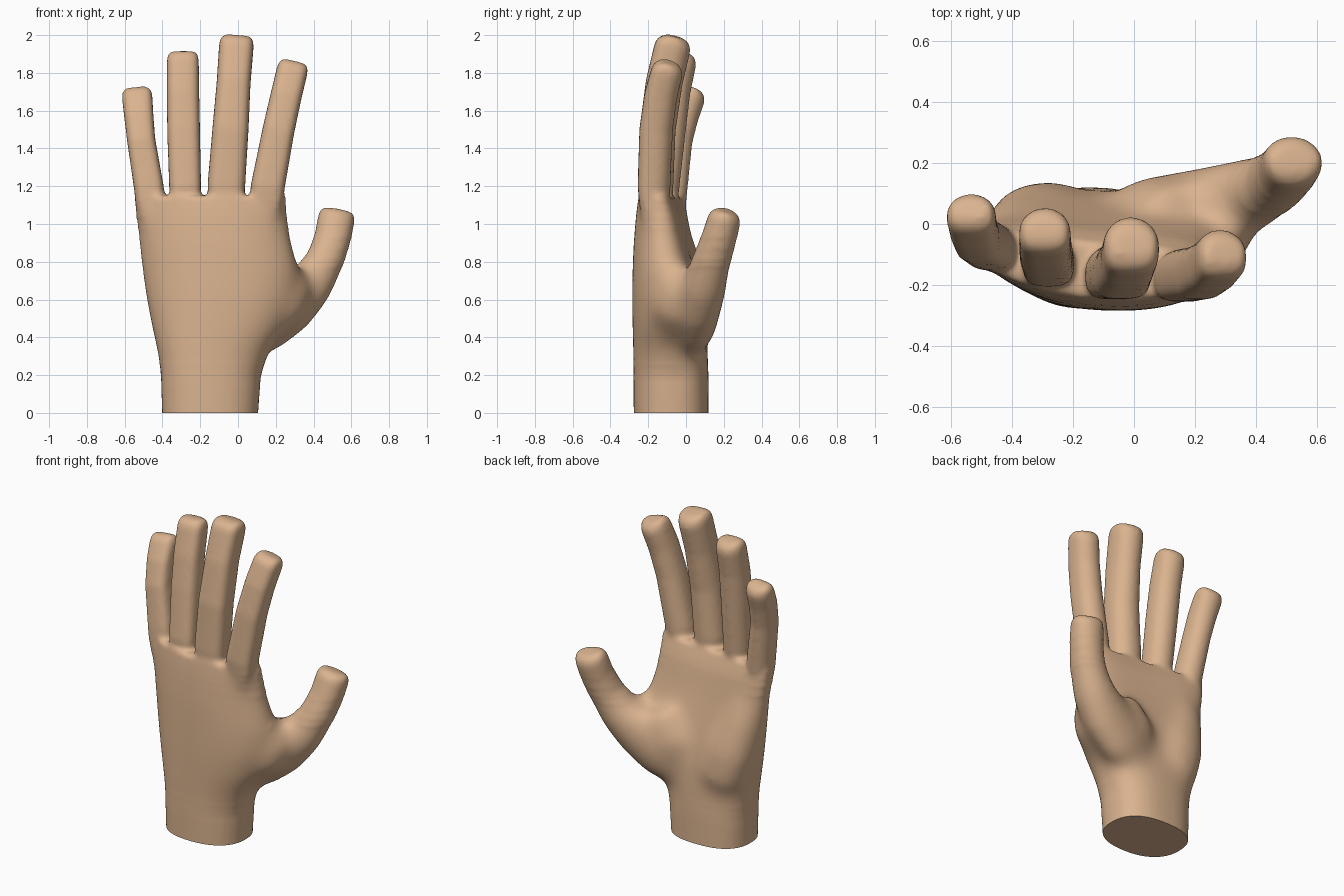
import bpy, bmesh, math
from mathutils import Vector

if "Cube" in bpy.data.objects:
    bpy.data.objects.remove(bpy.data.objects["Cube"])

skin = bpy.data.materials.new("skin tan")
skin.diffuse_color = (0.70, 0.45, 0.275, 1)
skin.use_nodes = True
skin.node_tree.nodes["Principled BSDF"].inputs["Base Color"].default_value = skin.diffuse_color
N = 32
bm = bmesh.new()


def loft(rings):
    """Skin a list of closed point rings and cap both ends."""
    loops = [[bm.verts.new(p) for p in ring] for ring in rings]
    for a, b in zip(loops, loops[1:]):
        for i in range(N):
            j = (i + 1) % N
            bm.faces.new((a[i], a[j], b[j], b[i]))
    bm.faces.new(loops[0][::-1])
    bm.faces.new(loops[-1])


def outline(back_power=3.0, front_power=2.0):
    """Unit cross-section: flatter on the back (-y), rounder on the palm side."""
    pts = []
    for i in range(N):
        t = 2 * math.pi * i / N
        c, s = math.cos(t), math.sin(t)
        e = 2 / (back_power if s < 0 else front_power)
        pts.append((math.copysign(abs(c) ** e, c), math.copysign(abs(s) ** e, s)))
    return pts


def digit(path, dome=0.055, power=3.4):
    """Tube through (x, y, z, half width, half depth) with a domed tip."""
    pts = [Vector(p[:3]) for p in path]
    end = (pts[-1] - pts[-2]).normalized()
    stations = [(p, q[3], q[4]) for p, q in zip(pts, path)]
    for k, sw, sd in ((0.4, 0.98, 0.92), (0.75, 0.92, 0.75), (1.0, 0.78, 0.42)):
        stations.append((pts[-1] + end * dome * k, path[-1][3] * sw, path[-1][4] * sd))
    rings = []
    for i, (p, w, d) in enumerate(stations):
        a = stations[max(i - 1, 0)][0]
        b = stations[min(i + 1, len(stations) - 1)][0]
        t = (b - a).normalized()
        side = Vector((0, 1, 0)).cross(t).normalized()
        front = t.cross(side)
        rings.append([p + side * (u * w) + front * (v * d) for u, v in outline(power)])
    loft(rings)


# Palm and wrist: z, left x, right x, back y, front y, arch across the knuckles
palm = [(-0.15, -.402, .107, -.277, .12, 0), (0.0, -.402, .107, -.277, .12, 0),
        (0.2, -.409, .122, -.279, .12, 0), (0.33, -.43, .17, -.282, .115, .03),
        (0.45, -.458, .25, -.286, .105, .1), (0.6, -.488, .315, -.289, .08, .18),
        (0.75, -.511, .328, -.287, .045, .24), (0.9, -.53, .29, -.282, .005, .28),
        (1.05, -.544, .263, -.269, -.03, .3), (1.15, -.549, .253, -.254, -.07, .3)]
rings = []
for z, xl, xr, yb, yf, arch in palm:
    ring = []
    for u, v in outline(2.3, 2.5):
        x = (xl + xr) / 2 + u * (xr - xl) / 2
        y = (yb + yf) / 2 + v * (yf - yb) / 2 + arch * (x - .03) ** 2
        ring.append((x, y, z))
    rings.append(ring)
loft(rings)

# Little, ring, middle and index fingers
digit([(-.43, -.08, .85, .05, .05), (-.455, -.08, 1.05, .078, .075), (-.473, -.07, 1.2, .079, .08),
       (-.512, -.045, 1.44, .075, .08), (-.525, -.01, 1.57, .078, .078),
       (-.533, .03, 1.665, .081, .072)])
digit([(-.27, -.13, .9, .06, .06), (-.28, -.12, 1.2, .085, .086),
       (-.288, -.087, 1.5, .087, .087), (-.291, -.06, 1.7, .086, .084),
       (-.292, -.025, 1.857, .085, .081)])
digit([(-.06, -.16, .9, .07, .06), (-.062, -.157, 1.2, .1, .091),
       (-.04, -.15, 1.5, .096, .096), (-.023, -.115, 1.75, .09, .098),
       (-.009, -.07, 1.94, .092, .097)])
digit([(.13, -.16, .85, .05, .05), (.143, -.167, 1.05, .085, .075), (.158, -.169, 1.2, .09, .087),
       (.215, -.158, 1.5, .085, .089), (.255, -.133, 1.68, .083, .088),
       (.285, -.1, 1.805, .083, .085)])

# Thumb with its broad fleshy base
digit([(-.03, .03, .37, .1, .07), (.11, .05, .48, .185, .112), (.275, .07, .585, .165, .125),
       (.385, .1, .68, .128, .122), (.46, .135, .8, .105, .105),
       (.5, .174, .92, .098, .094), (.52, .203, 1.025, .098, .088)], .05, 2.2)

# Heel pad under the little finger, web and centre of the thumb mound
digit([(-.22, .02, .32, .1, .07), (-.27, .04, .44, .15, .105), (-.32, .03, .6, .15, .105),
       (-.38, -.01, .8, .12, .09), (-.42, -.05, 1.0, .08, .06)], .04, 2.0)
digit([(.14, -.07, .45, .1, .12), (.24, -.05, .57, .13, .14), (.3, -.02, .67, .1, .12),
       (.31, -.01, .74, .05, .08)], .03, 2.0)
digit([(.02, .04, .42, .12, .08), (.07, .05, .56, .16, .11), (.14, .04, .7, .13, .1)], .05, 2.0)

mesh = bpy.data.meshes.new("hand")
bmesh.ops.recalc_face_normals(bm, faces=bm.faces)
bm.to_mesh(mesh)
bm.free()
hand = bpy.data.objects.new("hand", mesh)
bpy.context.collection.objects.link(hand)

# Fuse the parts into one soft skin
fuse = hand.modifiers.new("fuse", 'REMESH')
fuse.mode = 'VOXEL'
fuse.voxel_size = 0.012
soft = hand.modifiers.new("soften", 'SMOOTH')
soft.factor = 0.5
soft.iterations = 14
done = bpy.data.meshes.new_from_object(hand.evaluated_get(bpy.context.evaluated_depsgraph_get()))
hand.modifiers.clear()

# Blend the palm and the thumb base further, less towards the digits
bm = bmesh.new()
bm.from_mesh(done)
for top, bottom, thumb, passes in ((1.12, .16, .92, 14), (1.08, .19, .86, 14),
                                   (1.03, .22, .81, 20), (.97, .26, .77, 28)):
    blend = [v for v in bm.verts
             if bottom < v.co.z < top and not (v.co.x > .31 and v.co.z > thumb)]
    for _ in range(passes):
        bmesh.ops.smooth_vert(bm, verts=blend, factor=0.5,
                              use_axis_x=True, use_axis_y=True, use_axis_z=True)

# Cut the wrist flat at the floor
bmesh.ops.bisect_plane(bm, geom=bm.verts[:] + bm.edges[:] + bm.faces[:], dist=1e-5,
                       plane_co=(0, 0, 0), plane_no=(0, 0, 1), clear_inner=True)
bmesh.ops.holes_fill(bm, edges=[e for e in bm.edges if e.is_boundary], sides=0)
bmesh.ops.recalc_face_normals(bm, faces=bm.faces)
bm.to_mesh(done)
bm.free()
hand.data = done
done.materials.clear()
done.materials.append(skin)
bpy.context.view_layer.objects.active = hand
hand.select_set(True)
bpy.ops.object.shade_smooth_by_angle(angle=math.radians(50))
